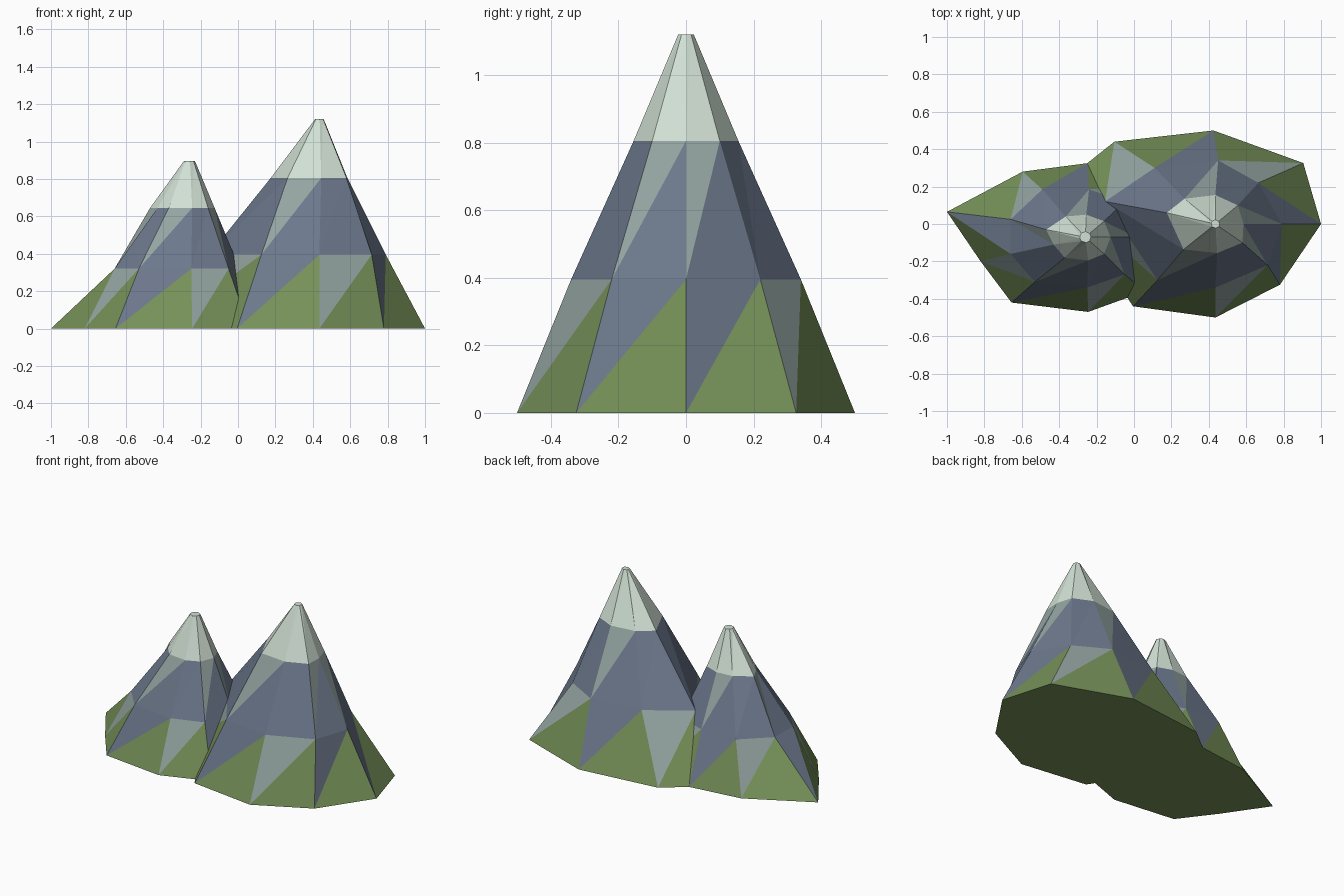
import bpy, bmesh, math

if "Cube" in bpy.data.objects:
    bpy.data.objects.remove(bpy.data.objects["Cube"])


def material(name, rgb):
    m = bpy.data.materials.new(name)
    m.diffuse_color = (*rgb, 1)
    m.use_nodes = True
    m.node_tree.nodes["Principled BSDF"].inputs["Base Color"].default_value = m.diffuse_color
    return m


GRASS, ROCK, PALE, SNOW = range(4)
MATERIALS = [
    material("grass_green", (0.181, 0.283, 0.098)),
    material("slate_rock", (0.150, 0.188, 0.262)),
    material("pale_rock", (0.296, 0.376, 0.361)),
    material("snow_white", (0.645, 0.753, 0.665)),
]


def mountain(name, peak, heights, rings, pale_sectors, tip_radius):
    """Faceted peak: rings run counterclockwise, each band is split on its diagonals."""
    n = len(rings[0])
    # small flat tip that follows the directions of the snow line
    tip = []
    for x, y in rings[-1]:
        a = math.atan2(y - peak[1], x - peak[0])
        tip.append((peak[0] + tip_radius * math.cos(a), peak[1] + tip_radius * math.sin(a)))
    bm = bmesh.new()
    loops = [[bm.verts.new((x, y, z)) for x, y in ring]
             for ring, z in zip(rings + [tip], heights)]

    def face(verts, colour):
        bm.faces.new(verts).material_index = colour

    for band in range(3):
        low, high = loops[band], loops[band + 1]
        for i in range(n):
            j = (i + 1) % n
            pale = i in pale_sectors
            # grass foot with rock wedges, rock slope with pale wedges, snow cap
            lower, upper = [
                (GRASS, PALE if pale else ROCK),
                (ROCK, ROCK if pale else PALE),
                (SNOW, SNOW),
            ][band]
            face((low[i], low[j], high[j]), lower)
            face((low[i], high[j], high[i]), upper)
    face(loops[3], SNOW)
    face(loops[0][::-1], GRASS)

    mesh = bpy.data.meshes.new(name)
    bm.to_mesh(mesh)
    bm.free()
    for m in MATERIALS:
        mesh.materials.append(m)
    ob = bpy.data.objects.new(name, mesh)
    bpy.context.collection.objects.link(ob)
    return ob


# Tall peak: foot, grass line, snow line
mountain(
    "tall_mountain", (0.435, 0), (0, 0.395, 0.805, 1.12),
    [
        [(1, 0), (0.905, 0.326), (0.425, 0.5), (-0.105, 0.44),
         (-0.42, 0.19), (-0.005, -0.44), (0.435, -0.5), (0.78, -0.325)],
        [(0.79, 0), (0.665, 0.22), (0.45, 0.34), (0.11, 0.3),
         (-0.155, 0.12), (0.125, -0.3), (0.435, -0.34), (0.715, -0.22)],
        [(0.585, 0), (0.555, 0.1), (0.435, 0.155), (0.27, 0.135),
         (0.175, 0.06), (0.265, -0.136), (0.445, -0.155), (0.58, -0.1)],
    ],
    {1, 3, 4, 6}, 0.023)

# Short peak
mountain(
    "short_mountain", (-0.26, -0.07), (0, 0.32, 0.645, 0.895),
    [
        [(0.14, -0.07), (0.05, 0.21), (-0.25, 0.325), (-0.595, 0.28), (-1, 0.065),
         (-0.82, -0.2), (-0.655, -0.42), (-0.245, -0.47), (0.06, -0.36)],
        [(0.01, -0.07), (-0.05, 0.12), (-0.24, 0.185), (-0.49, 0.185), (-0.66, 0.025),
         (-0.66, -0.16), (-0.53, -0.31), (-0.25, -0.34), (-0.05, -0.27)],
        [(-0.125, -0.07), (-0.16, 0.015), (-0.255, 0.05), (-0.365, 0.04), (-0.47, -0.03),
         (-0.43, -0.11), (-0.37, -0.18), (-0.245, -0.195), (-0.16, -0.16)],
    ],
    {1, 3, 5, 7}, 0.03)
